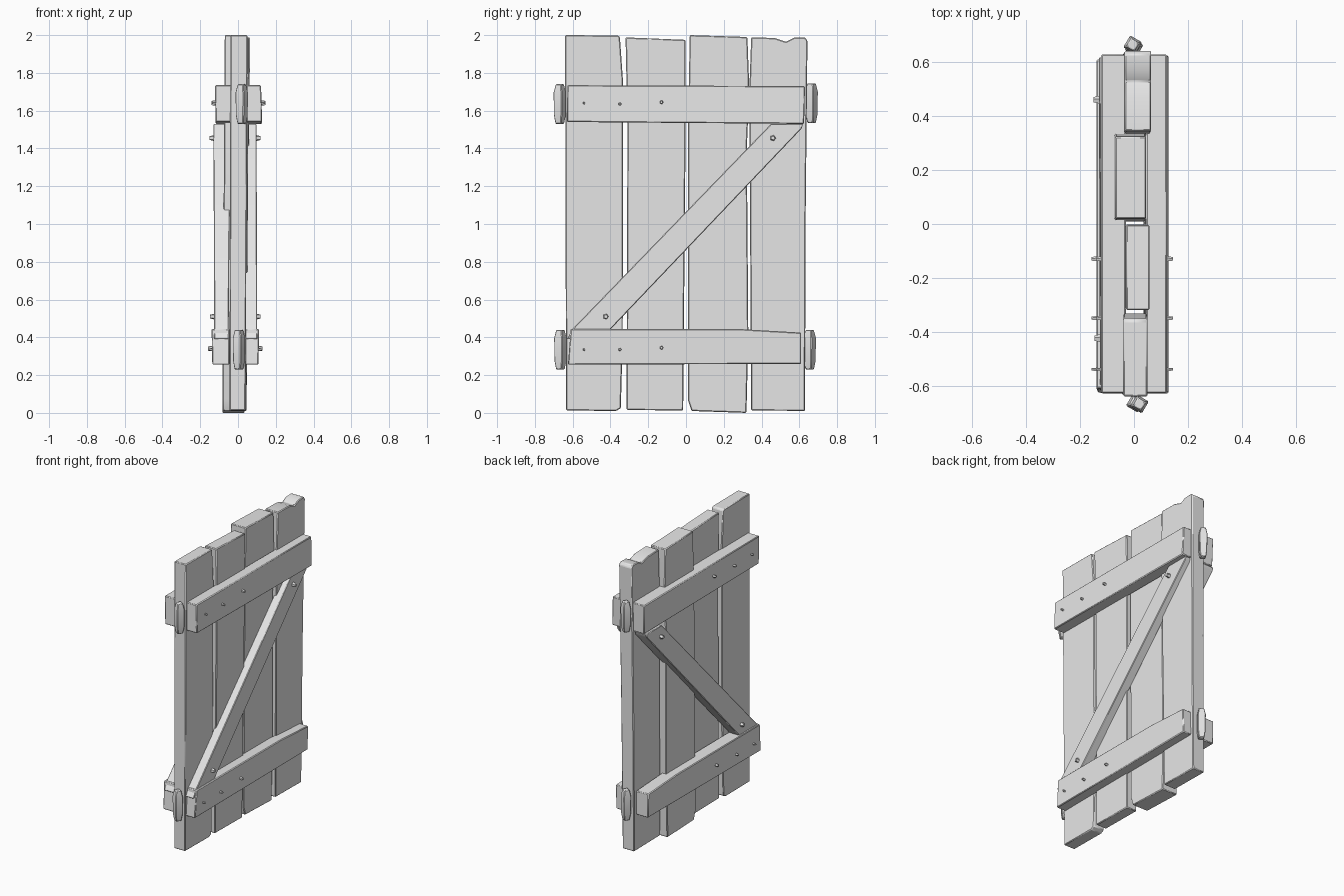
import bpy, bmesh, math
from mathutils import Vector, Matrix

if "Cube" in bpy.data.objects:
    bpy.data.objects.remove(bpy.data.objects["Cube"])

grey = bpy.data.materials.new("weathered_grey")
grey.diffuse_color = (0.8, 0.8, 0.8, 1)
grey.use_nodes = True
grey.node_tree.nodes["Principled BSDF"].inputs["Base Color"].default_value = grey.diffuse_color


def finish(name, bm, bevel=0.0):
    bmesh.ops.recalc_face_normals(bm, faces=bm.faces)
    mesh = bpy.data.meshes.new(name)
    bm.to_mesh(mesh)
    bm.free()
    mesh.materials.append(grey)
    ob = bpy.data.objects.new(name, mesh)
    bpy.context.collection.objects.link(ob)
    if bevel:
        mod = ob.modifiers.new("worn_edges", 'BEVEL')
        mod.width = bevel
        mod.segments = 1
        mod.limit_method = 'ANGLE'
    bpy.ops.object.select_all(action='DESELECT')
    bpy.context.view_layer.objects.active = ob
    ob.select_set(True)
    bpy.ops.object.shade_smooth_by_angle(angle=math.radians(30))
    return ob


def board(name, outline, low, high, bevel=0.005):
    """Extrude a (y, z) outline through x; low/high are the x ranges at its bottom and top."""
    bm = bmesh.new()
    z0 = min(p[1] for p in outline)
    z1 = max(p[1] for p in outline)
    rings = []
    for side in (0, 1):
        ring = []
        for y, z in outline:
            t = (z - z0) / (z1 - z0)
            ring.append(bm.verts.new((low[side] * (1 - t) + high[side] * t, y, z)))
        rings.append(ring)
        bm.faces.new(ring)
    n = len(outline)
    for i in range(n):
        j = (i + 1) % n
        bm.faces.new((rings[0][i], rings[0][j], rings[1][j], rings[1][i]))
    return finish(name, bm, bevel)


# upright planks, each slightly uneven
board("plank_1", [(-0.635, 0.013), (-0.37, 0.01), (-0.345, 0.025), (-0.335, 0.4),
                  (-0.333, 1.75), (-0.35, 1.99), (-0.36, 1.998), (-0.64, 2.0)],
      (-0.045, 0.04), (-0.04, 0.05))
board("plank_2", [(-0.315, 0.016), (-0.015, 0.012), (-0.002, 1.5), (-0.003, 1.975),
                  (-0.32, 1.988), (-0.31, 1.5)],
      (-0.035, 0.045), (-0.03, 0.058))
board("plank_3", [(0.03, 0.01), (0.32, 0.0), (0.33, 0.4), (0.322, 1.4),
                  (0.335, 1.72), (0.325, 1.99), (0.02, 2.0), (0.01, 1.5), (0.01, 0.07)],
      (-0.083, 0.035), (-0.07, 0.045))
board("plank_4", [(0.345, 0.014), (0.63, 0.01), (0.633, 1.0), (0.643, 1.97), (0.63, 1.988),
                  (0.57, 1.986), (0.53, 1.965), (0.47, 1.985), (0.345, 1.988), (0.335, 1.7)],
      (-0.045, 0.045), (-0.035, 0.064))

# cross battens on both faces
top_shape = [(-0.63, 1.54), (0.625, 1.53), (0.63, 1.73), (-0.628, 1.735)]
low_shape = [(-0.625, 0.255), (0.61, 0.26), (0.61, 0.425), (0.3, 0.443), (-0.61, 0.445)]
board("top_batten_right", top_shape, (0.045, 0.128), (0.045, 0.122))
board("top_batten_left", top_shape, (-0.118, -0.03), (-0.122, -0.03))
board("bottom_batten_right", low_shape, (0.035, 0.108), (0.035, 0.112))
board("bottom_batten_left", low_shape, (-0.136, -0.045), (-0.14, -0.045))

# diagonal braces
brace = [(-0.63, 0.39), (-0.44, 0.40), (0.612, 1.505), (0.62, 1.53), (0.45, 1.53), (-0.6, 0.445)]
board("brace_right", brace, (0.035, 0.102), (0.04, 0.098), 0.004)
board("brace_left", brace, (-0.126, -0.05), (-0.13, -0.04), 0.004)

# hinge pegs: four-sided blocks, swollen in the middle
for name, x, y, z in (("front_top", 0.02, -0.668, 1.635), ("front_bottom", 0.005, -0.665, 0.335),
                      ("back_top", -0.005, 0.665, 1.64), ("back_bottom", 0.0, 0.655, 0.335)):
    bm = bmesh.new()
    rings = []
    for h, r in ((-0.105, 0.025), (-0.06, 0.034), (0.06, 0.036), (0.105, 0.024)):
        rings.append([bm.verts.new((x + r * math.cos(a), y + r * math.sin(a), z + h))
                      for a in (0.25 + k * math.pi / 2 for k in range(4))])
    bm.faces.new(rings[0])
    bm.faces.new(rings[-1])
    for a, b in zip(rings, rings[1:]):
        for k in range(4):
            m = (k + 1) % 4
            bm.faces.new((a[k], a[m], b[m], b[k]))
    finish("hinge_peg_" + name, bm, 0.004)

# bent nail tips poking out of battens and braces: (y, z, x on right, x on left, radius)
nails = [(-0.54, 1.64, 0.125, 0.12, 0.008), (-0.35, 1.635, 0.125, 0.12, 0.010),
         (-0.13, 1.645, 0.125, 0.12, 0.012), (-0.54, 0.335, 0.11, 0.138, 0.008),
         (-0.35, 0.335, 0.11, 0.138, 0.010), (-0.13, 0.345, 0.11, 0.138, 0.012),
         (0.46, 1.455, 0.1, 0.13, 0.018), (-0.425, 0.51, 0.1, 0.127, 0.018)]
for side, label in ((1, "right"), (-1, "left")):
    bm = bmesh.new()
    for y, z, xr, xl, r in nails:
        x = xr if side > 0 else xl
        tilt = Matrix.Rotation(side * math.pi / 2, 4, 'Y')
        bmesh.ops.create_cone(bm, cap_ends=True, segments=5, radius1=r, radius2=r * 0.6, depth=0.03,
                              matrix=Matrix.Translation(Vector((side * (x + 0.005), y, z))) @ tilt)
    finish("nails_" + label, bm)
